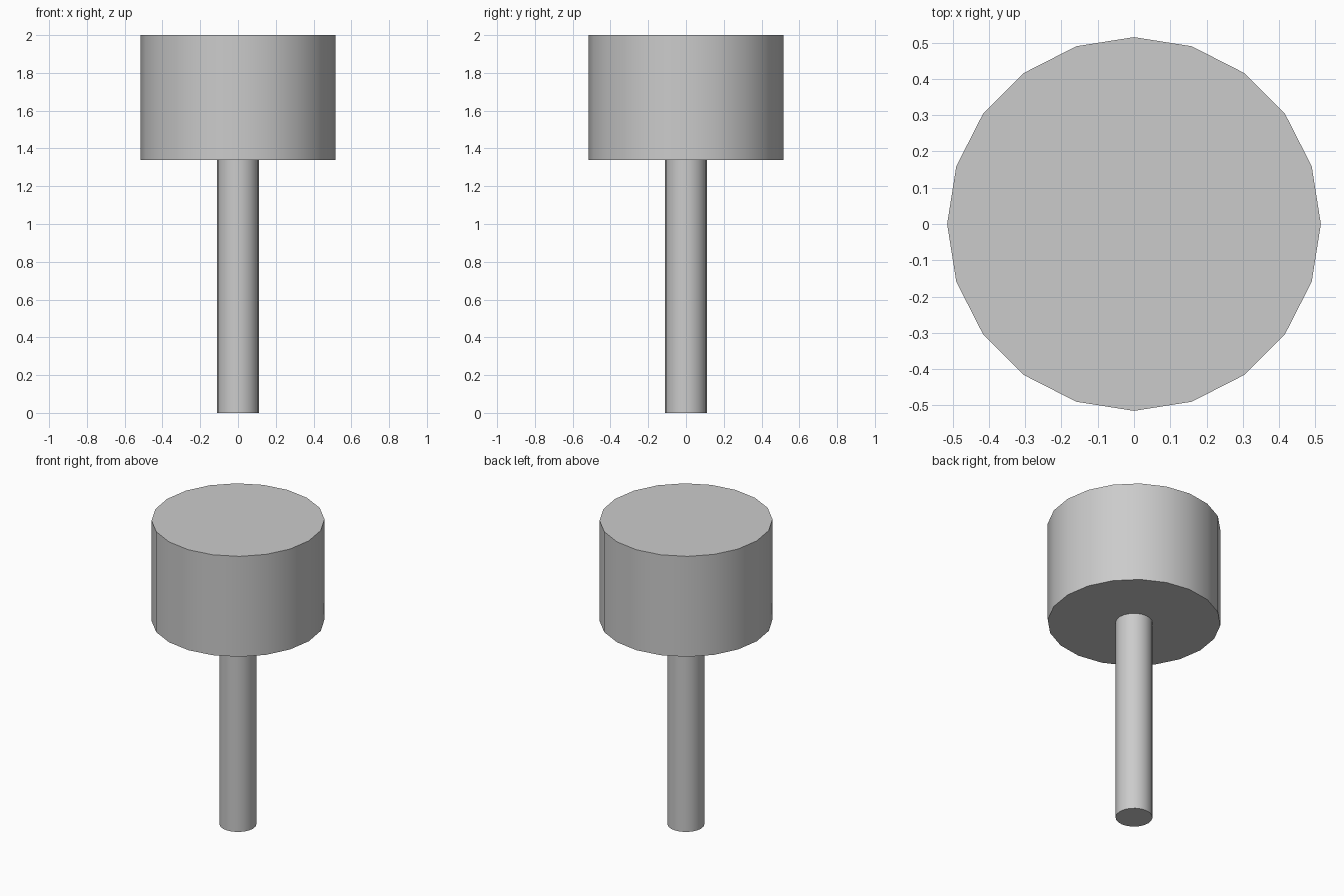
import bpy
import math

if "Cube" in bpy.data.objects:
    bpy.data.objects.remove(bpy.data.objects["Cube"])


def cylinder(name, radius, z0, z1, sides=20):
    bpy.ops.mesh.primitive_cylinder_add(
        vertices=sides, radius=radius, depth=z1 - z0,
        location=(0, 0, (z0 + z1) / 2))
    obj = bpy.context.object
    obj.name = name
    bpy.ops.object.shade_smooth_by_angle(angle=math.radians(30))
    return obj


# Slim round handle standing on the ground
cylinder("handle", 0.11, 0.0, 1.34)

# Wide drum-shaped head on top
cylinder("head", 0.515, 1.34, 2.0)
